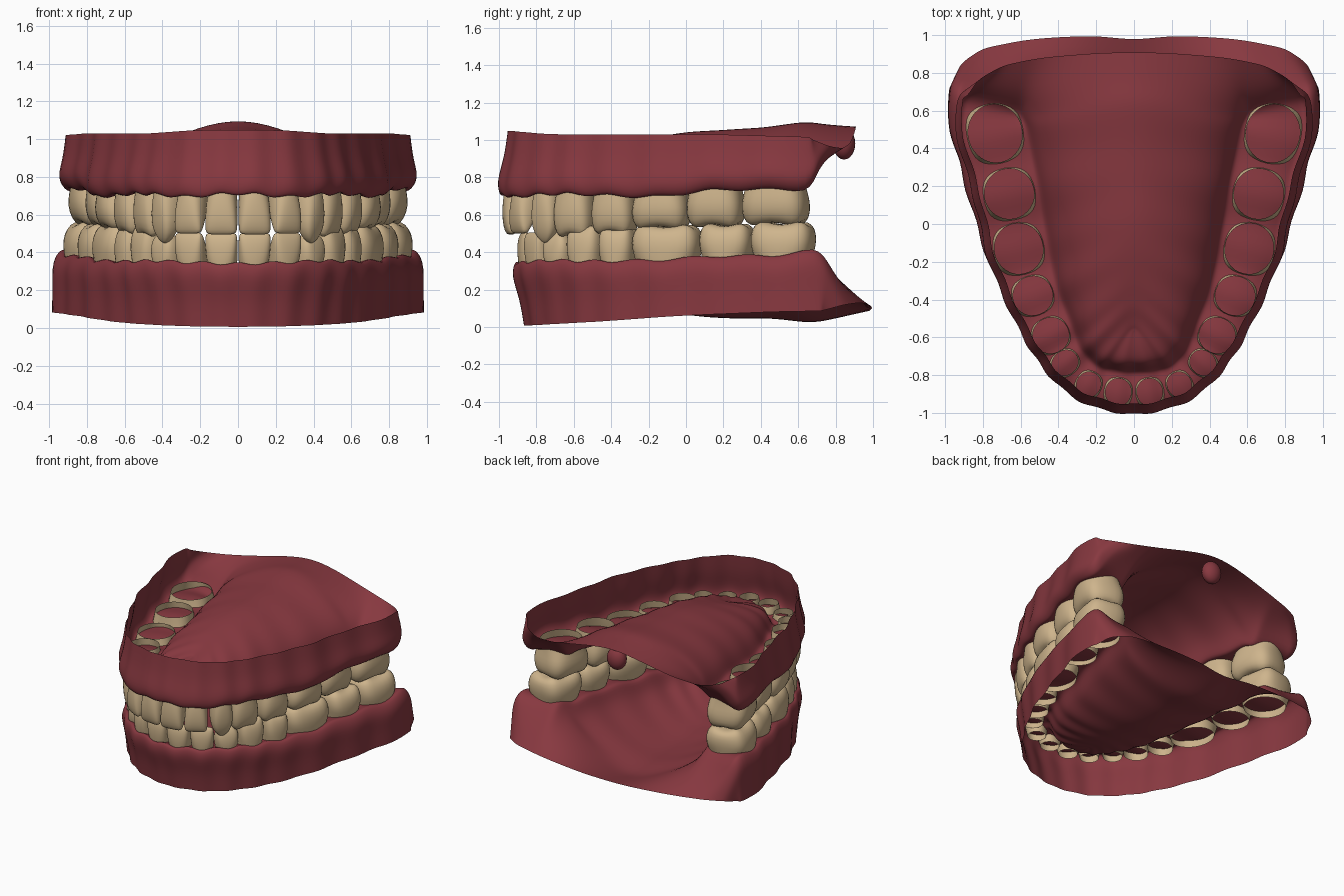
import bpy, math
from mathutils import Vector

cube = bpy.data.objects.get("Cube")
if cube:
    bpy.data.objects.remove(cube)


def material(name, rgb):
    m = bpy.data.materials.new(name)
    m.use_nodes = True
    m.diffuse_color = (*rgb, 1)
    m.node_tree.nodes["Principled BSDF"].inputs["Base Color"].default_value = (*rgb, 1)
    return m


GUM = material("gum red", (0.245, 0.04, 0.051))
ENAMEL = material("tooth ivory", (0.62, 0.46, 0.265))


def interp(t, table):
    """Piecewise linear lookup; values may be numbers or vectors."""
    if t <= table[0][0]:
        return table[0][1]
    for (a, va), (b, vb) in zip(table, table[1:]):
        if t <= b:
            return va + (vb - va) * ((t - a) / (b - a))
    return table[-1][1]


def build(name, verts, faces, mat, levels):
    me = bpy.data.meshes.new(name)
    me.from_pydata(verts, [], faces)
    me.materials.append(mat)
    me.shade_smooth()
    ob = bpy.data.objects.new(name, me)
    bpy.context.collection.objects.link(ob)
    mirror = ob.modifiers.new("mirror", 'MIRROR')
    mirror.use_clip = True
    sub = ob.modifiers.new("smooth", 'SUBSURF')
    sub.levels = sub.render_levels = levels
    return ob


def outward(a, b):
    """Horizontal normal pointing to the cheek side of the arch."""
    d = (b - a).normalized()
    return Vector((d.y, -d.x, 0))


# Crown profiles: height, width, depth, outward shift
INCISOR = [(0, .82, .85, 0), (.25, .94, 1, 0), (.5, 1, .9, .16), (.75, 1.03, .62, .42),
           (.93, 1, .34, .55), (1, .88, .18, .55)]
CANINE = [(0, .85, .85, 0), (.25, .97, 1, 0), (.5, 1.04, .9, .1), (.75, .98, .65, .25),
          (.92, .6, .35, .3), (1, .15, .12, .3)]
MOLAR = [(0, .9, .92, 0), (.25, .93, .96, 0), (.5, 1.02, 1.02, -.02), (.75, 1.02, .98, -.04),
         (.94, .93, .82, -.05), (1, .7, .55, -.05)]
KINDS = [INCISOR, INCISOR, CANINE] + [MOLAR] * 5
NAMES = ["central_incisor", "lateral_incisor", "canine", "first_premolar",
         "second_premolar", "first_molar", "second_molar", "third_molar"]

# Per tooth: x, y, half width, half depth, gum margin z, biting z
UPPER = [(.083, -.89, .083, .085, .715, .495), (.24, -.85, .078, .08, .7, .5),
         (.365, -.735, .075, .085, .715, .45), (.44, -.59, .105, .105, .72, .485),
         (.535, -.38, .115, .115, .71, .5), (.61, -.13, .15, .14, .7, .525),
         (.66, .16, .148, .143, .74, .535), (.735, .48, .172, .155, .745, .545)]
LOWER = [(.083, -.82, .083, .075, .335, .505), (.24, -.775, .08, .075, .34, .505),
         (.365, -.67, .08, .085, .35, .515), (.46, -.53, .095, .1, .345, .54),
         (.54, -.36, .095, .11, .345, .535), (.62, -.1, .18, .14, .35, .545),
         (.7, .22, .14, .145, .375, .55), (.76, .52, .165, .16, .37, .56)]


def tooth(name, c, n, hw, hd, base, tip, kind):
    seg = 16
    t = Vector((-n.y, n.x, 0))
    verts, faces = [], []
    for h, w, d, off in kind:
        power = 2 / (2 + 1.2 * min(1, h * 2))
        for k in range(seg):
            a = 2 * math.pi * k / seg
            u, v = [math.copysign(abs(f) ** power, f) for f in (math.cos(a), math.sin(a))]
            z = base + (tip - base) * h
            if kind is MOLAR and h > .9:
                z += (tip - base) * .05 * -math.cos(4 * a)
            p = c + t * (u * hw * w * 1.03) + n * (v * hd * d * 1.03 + off * hd)
            verts.append((max(p.x, .002), p.y, z))
    for r in range(len(kind) - 1):
        for k in range(seg):
            j = (k + 1) % seg
            faces.append((r * seg + k, r * seg + j, (r + 1) * seg + j, (r + 1) * seg + k))
    # Biting surface, dished on the back teeth
    last = (len(kind) - 1) * seg
    dip = .9 if kind is MOLAR else 1.0
    p = c + n * (kind[-1][3] * hd)
    verts.append((p.x, p.y, base + (tip - base) * dip))
    faces += [(last + k, last + (k + 1) % seg, len(verts) - 1) for k in range(seg)]
    ob = build(name, verts, faces, ENAMEL, 1)
    ob.modifiers["mirror"].use_clip = False
    ob.modifiers["mirror"].use_mirror_merge = False


def jaw(label, teeth, s, edge_z, edge_off, flare, mid_z, dome, tail, back, blend):
    centres = [Vector((x, y, 0)) for x, y, *_ in teeth]
    line = [centres[0] * 1] + centres
    line[0].x *= -1
    normals = [outward(line[i], line[min(i + 2, len(line) - 1)]) for i in range(len(teeth))]
    for i, (x, y, hw, hd, m, tip) in enumerate(teeth):
        tooth(label + "_" + NAMES[i], centres[i], normals[i], hw, hd, m + s * .055, tip, KINDS[i])

    # Stations alternate between tooth centres and the gaps between them:
    # centre, normal, outer radius, inner radius, margin height
    r0 = teeth[0][3]
    stations = [(Vector((0, teeth[0][1] - .003, 0)), Vector((0, -1, 0)), r0 * .85, r0, teeth[0][4] - s * .03)]
    for i, (x, y, hw, hd, m, tip) in enumerate(teeth):
        stations.append((centres[i], normals[i], hd + .006, hd, m + s * .012))
        if i + 1 < len(teeth):
            nx = teeth[i + 1]
            r = (hd + nx[3]) / 2
            stations.append(((centres[i] + centres[i + 1]) / 2, outward(centres[i], centres[i + 1]),
                             r * .78, r * .95, (m + nx[4]) / 2 - s * .035))
    stations.append(tail)

    rows = []
    for c, n, r, ri, m in stations:
        ez, eo, fl = interp(c.y, edge_z), interp(c.y, edge_off), interp(c.y, flare)
        section = [(r + eo, ez), (r + eo * .6 + fl * .4, ez * .5 + m * .5 + s * .02),
                   (r + fl + .012, m + s * .065), (r + .022, m - s * .008), (r * .93, m + s * .012),
                   (0, m + s * .03), (-ri * .93, m + s * .015), (-ri - .03, m + s * .015),
                   (-ri - .06, m + s * .12)]
        row = [c + n * o + Vector((0, 0, z)) for o, z in section]
        ym = c.y * .8 + .17
        mid = Vector((0, ym, interp(ym, mid_z)))
        wall = row[-1]
        for fxy, fz in dome:
            p = wall.lerp(mid, fxy)
            p.z = wall.z + (mid.z - wall.z) * fz
            row.append(p)
        rows.append(row + [mid])
    # Rear border
    count = len(rows[0])
    final = [interp(j / (count - 1), back) for j in range(count)]
    between = []
    for a, b in zip(rows[-1], final):
        p = a.lerp(b, blend[0])
        p.z = a.z + (b.z - a.z) * blend[1]
        between.append(p)
    rows += [between, final]
    verts = [p for row in rows for p in row]
    faces = [(i * count + j, i * count + j + 1, (i + 1) * count + j + 1, (i + 1) * count + j)
             for i in range(len(rows) - 1) for j in range(count - 1)]
    build(label + "_gum", verts, faces, GUM, 2)


V = Vector
# Upper jaw with domed palate
jaw("upper", UPPER, 1,
    [(-.9, 1.05), (-.7, 1.03), (.2, 1.03), (.7, 1.015)],
    [(-.9, -.02), (-.4, .0), (.5, .03)], [(-.9, .03), (.5, .068)],
    [(-.55, .88), (-.4, .945), (-.2, 1.01), (0, 1.055), (.4, 1.075), (.7, 1.12)],
    [(.25, .5), (.62, .84)],
    (V((.755, .62, 0)), V((.96, .28, 0)), .13, .13, .69),
    [(0, V((.88, .68, 1.0))), (.2, V((.82, .77, .965))), (.45, V((.69, .84, .955))),
     (.7, V((.5, .88, .98))), (.9, V((.2, .905, 1.05))), (1, V((0, .91, 1.08)))],
    (.35, .6))

# Lower jaw with mouth floor
jaw("lower", LOWER, -1,
    [(-.85, .005), (-.4, .03), (0, .06), (.6, .085)],
    [(-.85, -.03), (-.2, .04), (.5, .07)], [(-.85, .03), (.5, .06)],
    [(-.5, .16), (-.3, .1), (0, .055), (.2, .03), (.5, .03), (.75, -.01)],
    [(.25, .42), (.62, .8)],
    (V((.79, .66, 0)), V((.96, .28, 0)), .13, .13, .455),
    [(0, V((.96, .74, .09))), (.2, V((.92, .85, .12))), (.45, V((.8, .93, .13))),
     (.7, V((.55, .98, .12))), (.9, V((.2, 1.0, .1))), (1, V((0, .97, .08)))],
    (.4, .4))

# Soft knob hanging at the rear of the palate
bpy.ops.mesh.primitive_uv_sphere_add(segments=20, ring_count=12, location=(0, .845, .98))
knob = bpy.context.object
knob.name = "palate_knob"
knob.scale = (.075, .06, .085)
knob.data.materials.append(GUM)
knob.data.shade_smooth()
